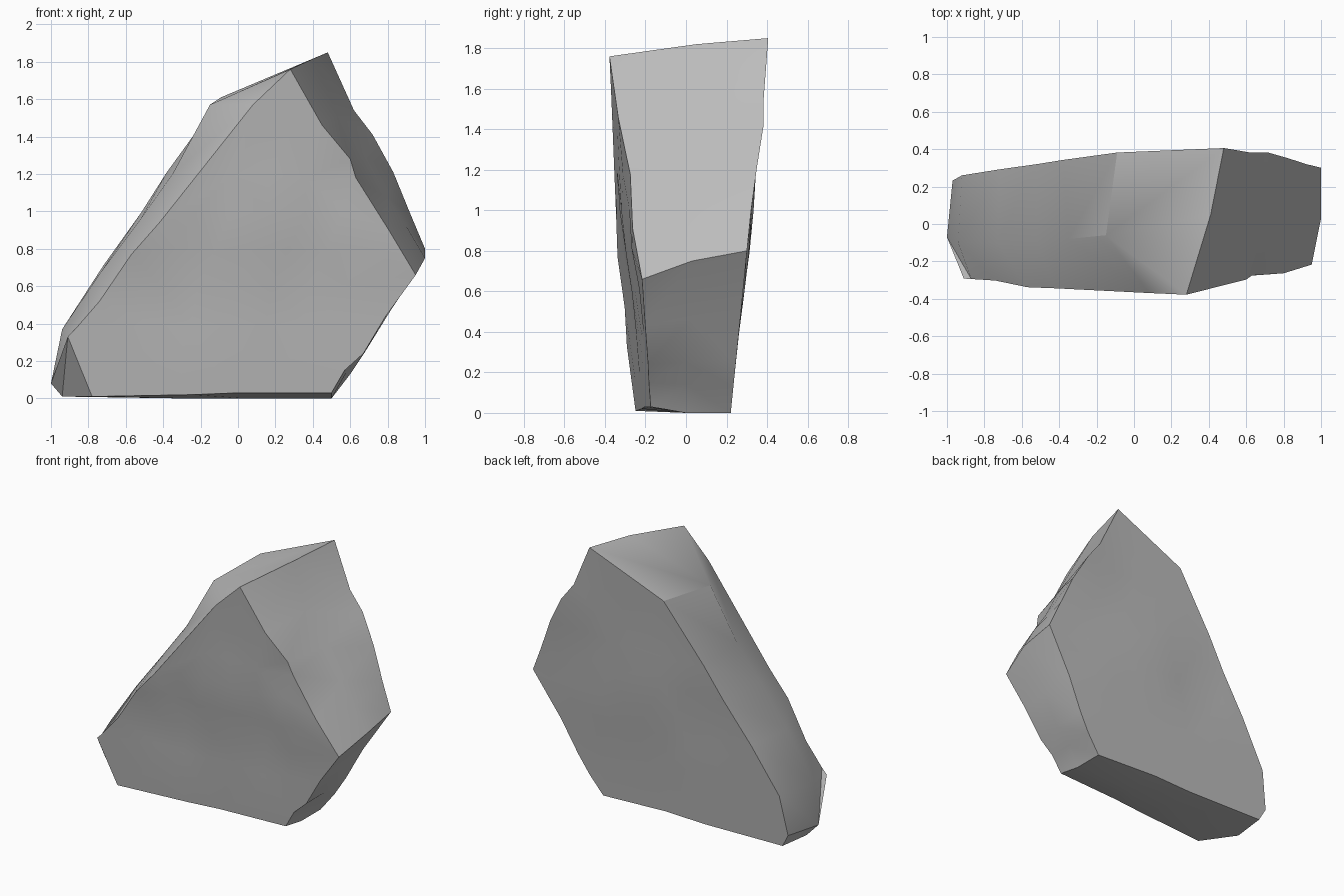
import bpy, bmesh, math
from mathutils import Vector
from mathutils.geometry import delaunay_2d_cdt

cube = bpy.data.objects.get("Cube")
if cube:
    bpy.data.objects.remove(cube, do_unlink=True)

stone = bpy.data.materials.new("grey_stone")
stone.use_nodes = True
stone.diffuse_color = (0.5, 0.5, 0.5, 1)
stone.node_tree.nodes["Principled BSDF"].inputs["Base Color"].default_value = (0.5, 0.5, 0.5, 1)

# Outlines of the broad faces (x, z), clockwise from the peak
front_outline = [(.28, 1.77), (.45, 1.47), (.6, 1.29), (.63, 1.19), (.8, .92),
                 (.95, .67), (.79, .45), (.67, .25), (.57, .16), (.5, .04),
                 (0, .04), (-.25, .03), (-.78, .02), (-.91, .34), (-.87, .38),
                 (-.74, .53), (-.57, .78), (-.42, .95), (.08, 1.58)]
back_outline = [(.48, 1.86), (.62, 1.55), (.72, 1.42), (.83, 1.22), (.92, 1),
                (1, .81), (.8, .5), (.68, .27), (.6, .14), (.5, .01),
                (0, .03), (-.3, .02), (-.92, .03), (-.97, .12), (-.92, .4),
                (-.72, .72), (-.52, 1), (-.38, 1.22), (-.09, 1.62)]
# Ridge running round the rim between them (x, y, z)
rim = [(.41, .05, 1.83), (.53, 0, 1.52), (.68, 0, 1.3), (.8, .02, 1.08), (.9, .02, .93),
       (1, .03, .76), (.81, .02, .47), (.68, 0, .26), (.58, 0, .15), (.5, 0, .01),
       (.04, 0, .01), (-.3, 0, .01), (-.94, -.02, .02), (-1, -.07, .09), (-.94, -.1, .38),
       (-.73, -.1, .69), (-.52, -.1, .97), (-.35, -.08, 1.21), (-.15, -.06, 1.58)]

# Gentle swells and dents (x, z, radius, height outward)
front_bumps = [(-.5, .85, .15, .03), (.1, .95, .25, .02), (.6, 1.2, .1, -.02),
               (.7, .85, .15, .02), (-.3, .6, .2, -.02), (.35, .6, .2, -.015)]
back_bumps = [(.1, .9, .3, .015), (-.3, .8, .15, -.015), (.5, .7, .2, .01), (.75, 1.4, .2, .02)]


def swell(x, z, bumps):
    return sum(h * math.exp(-((x - a) ** 2 + (z - b) ** 2) / r ** 2) for a, b, r, h in bumps)


def front_point(x, z):
    return Vector((x, -.2 + .06 * x - .11 * z - swell(x, z, front_bumps), z))


def back_point(x, z):
    return Vector((x, .22 + .1 * z + swell(x, z, back_bumps), z))


bm = bmesh.new()


def add_face(points):
    bm.faces.new([bm.verts.new(p) for p in points])


def cap(outline, place):
    """Fill an outline with triangles, with loosely spaced inner points."""
    count = len(outline)
    flat = [Vector(p) for p in outline]
    for row in range(1, 9):
        for col in range(-5, 6):
            p = Vector((col * .2 + .07 * math.sin(row * 2), row * .2 + .05 * math.sin(col * 3)))
            crossings = 0
            near = False
            for a, b in zip(flat[:count], flat[1:count] + flat[:1]):
                near |= (p - a).length < .12
                if (a.y > p.y) != (b.y > p.y):
                    gap = a.x + (p.y - a.y) * (b.x - a.x) / (b.y - a.y) - p.x
                    crossings += gap > 0
                    near |= abs(gap) < .1
            if crossings % 2 and not near:
                flat.append(p)
    edges = [(i, (i + 1) % count) for i in range(count)]
    verts, _, faces, *_ = delaunay_2d_cdt(flat, edges, [], 1, 1e-5)
    for f in faces:
        add_face([place(*verts[i]) for i in f])


# Broad faces
cap(front_outline, front_point)
cap(back_outline, back_point)

# Rim facets, joined through the ridge
front = [front_point(*p) for p in front_outline]
back = [back_point(*p) for p in back_outline]
middle = [Vector(p) for p in rim]
for i in range(len(rim)):
    j = (i + 1) % len(rim)
    for side in (front, back):
        add_face((side[i], side[j], middle[i]))
        add_face((side[j], middle[j], middle[i]))

bmesh.ops.remove_doubles(bm, verts=bm.verts, dist=.0005)
bmesh.ops.recalc_face_normals(bm, faces=bm.faces)
low = min(v.co.z for v in bm.verts)
bmesh.ops.translate(bm, verts=bm.verts, vec=(0, 0, -low))

mesh = bpy.data.meshes.new("boulder")
bm.to_mesh(mesh)
bm.free()
mesh.materials.append(stone)
boulder = bpy.data.objects.new("boulder", mesh)
bpy.context.collection.objects.link(boulder)
bpy.context.view_layer.objects.active = boulder
boulder.select_set(True)
bpy.ops.object.shade_smooth_by_angle(angle=math.radians(35))
